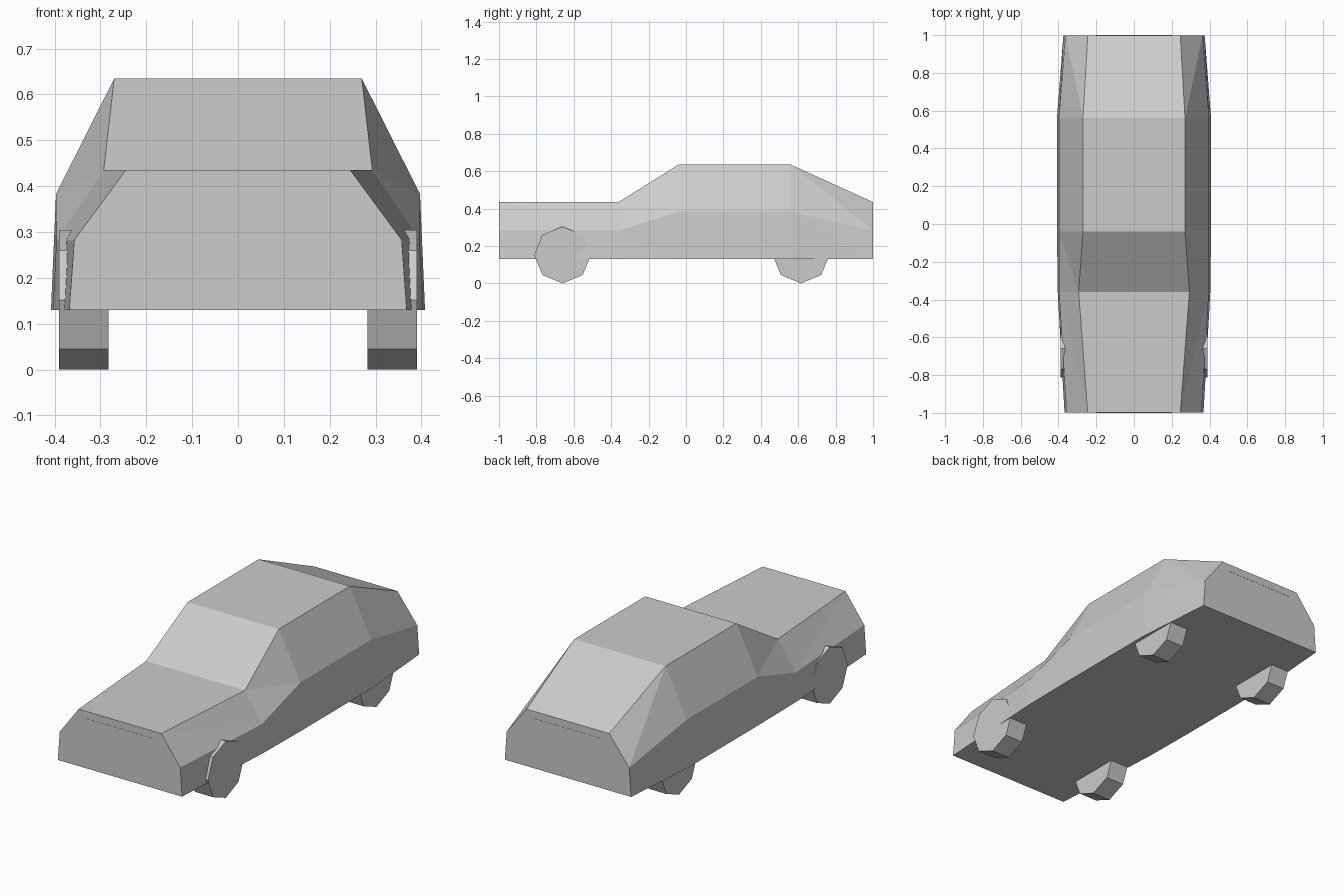
import bpy, bmesh
from math import radians
from mathutils import Matrix

cube = bpy.data.objects.get("Cube")
if cube:
    bpy.data.objects.remove(cube, do_unlink=True)

GREY = (0.6, 0.6, 0.6, 1)
paint = bpy.data.materials.new("plain_grey")
paint.use_nodes = True
paint.diffuse_color = GREY
paint.node_tree.nodes["Principled BSDF"].inputs["Base Color"].default_value = GREY


def add_object(name, bm):
    bmesh.ops.recalc_face_normals(bm, faces=bm.faces)
    mesh = bpy.data.meshes.new(name)
    bm.to_mesh(mesh)
    bm.free()
    mesh.materials.append(paint)
    obj = bpy.data.objects.new(name, mesh)
    bpy.context.collection.objects.link(obj)
    return obj


# Body: cross-sections (y, sill half width, waist half width, waist z, top half width, top z)
SILL_Z = 0.13
sections = [
    (-0.999, 0.368, 0.357, 0.283, 0.245, 0.435),
    (-0.36, 0.404, 0.396, 0.283, 0.293, 0.435),
    (-0.04, 0.408, 0.397, 0.383, 0.27, 0.635),
    (0.56, 0.408, 0.397, 0.383, 0.27, 0.635),
    (0.999, 0.374, 0.363, 0.283, 0.245, 0.435),
]
bm = bmesh.new()
rings = []
for y, sill, waist, waist_z, top, top_z in sections:
    half = [(sill, SILL_Z), (waist, waist_z), (top, top_z)]
    outline = half + [(-x, z) for x, z in reversed(half)]
    rings.append([bm.verts.new((x, y, z)) for x, z in outline])
for a, b in zip(rings, rings[1:]):
    for low, high in ((0, 1), (1, 2), (5, 4), (4, 3)):
        # Side panels are split from the upper front to the lower rear corner
        bm.faces.new((a[low], b[low], a[high]))
        bm.faces.new((b[low], b[high], a[high]))
    bm.faces.new((a[2], b[2], b[3], a[3]))
    bm.faces.new((a[5], b[5], b[0], a[0]))
bm.faces.new(rings[0])
bm.faces.new(rings[-1])
add_object("car_body", bm)

# Wheels: eight-sided drums standing on a corner
RADIUS, WIDTH = 0.152, 0.107
for end, y in (("front", -0.66), ("rear", 0.615)):
    for side, sign in (("left", 1), ("right", -1)):
        bm = bmesh.new()
        bmesh.ops.create_cone(bm, cap_ends=True, segments=8, radius1=RADIUS,
                              radius2=RADIUS, depth=WIDTH)
        bm.transform(Matrix.Translation((sign * 0.3365, y, RADIUS))
                     @ Matrix.Rotation(radians(90), 4, "Y"))
        add_object(f"{end}_{side}_wheel", bm)

# Fine trim lines across the nose and tail
for end, sign in (("front", -1), ("rear", 1)):
    bm = bmesh.new()
    bmesh.ops.create_cube(bm, size=1)
    bm.transform(Matrix.Translation((0, sign * 0.998, 0.395))
                 @ Matrix.Diagonal((0.4, 0.004, 0.004, 1)))
    add_object(f"{end}_trim_line", bm)
